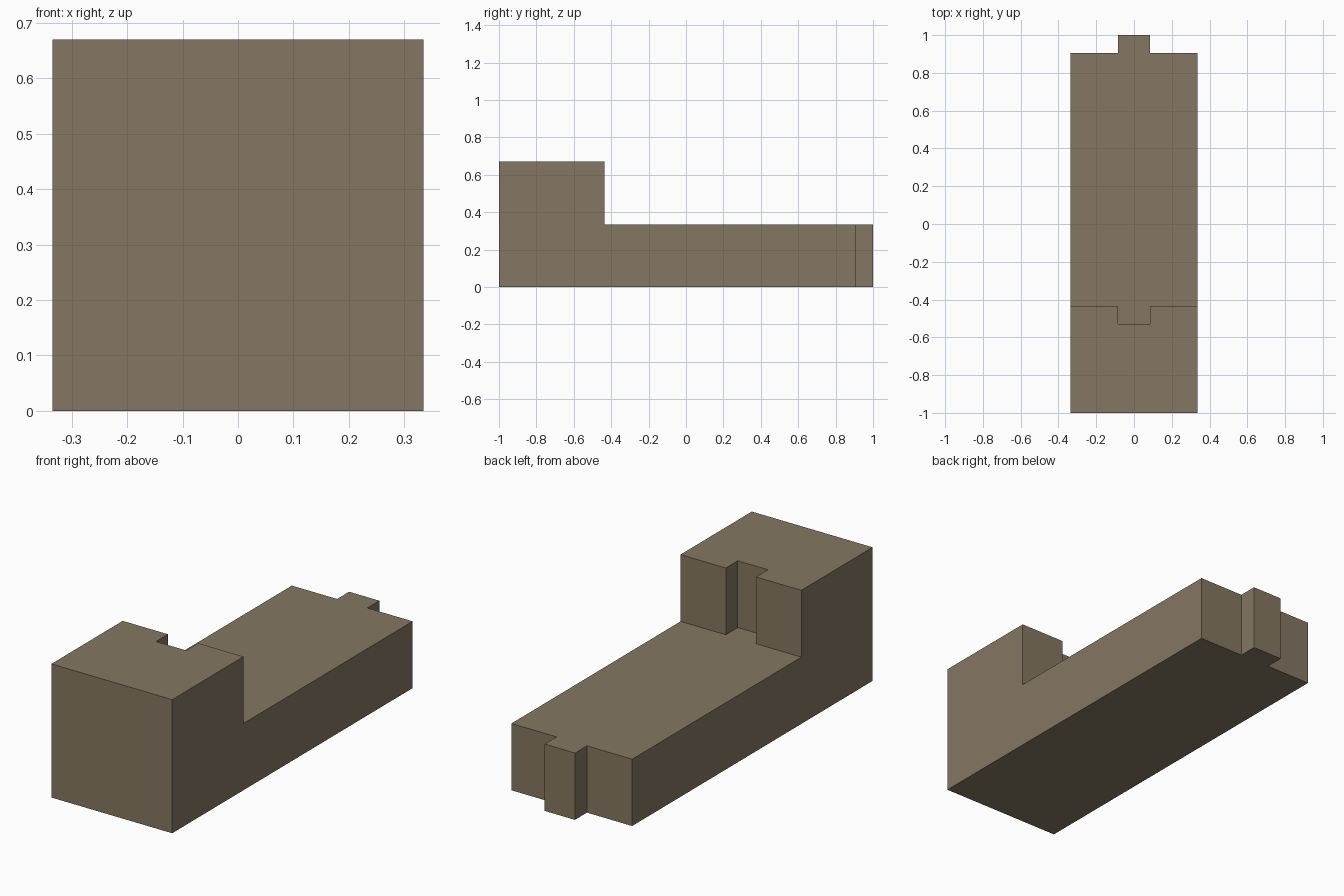
import bpy, bmesh
from mathutils import Vector

if "Cube" in bpy.data.objects:
    bpy.data.objects.remove(bpy.data.objects["Cube"])

W = 0.335            # half width, also slab height
T = 0.084            # half width of tab and socket
STEP, SOCKET = -0.435, -0.53
BACK, TIP = 0.905, 1.0

mat = bpy.data.materials.new("dull brown")
mat.diffuse_color = (0.235, 0.185, 0.122, 1)
mat.use_nodes = True
mat.node_tree.nodes["Principled BSDF"].inputs["Base Color"].default_value = mat.diffuse_color

bm = bmesh.new()


def verts(points):
    return [bm.verts.new((x, y, 0)) for x, y in points]


# Plan outline, split along the stepped line of the socket
front = verts([(-W, -1), (W, -1)])
line = verts([(W, STEP), (T, STEP), (T, SOCKET), (-T, SOCKET), (-T, STEP), (-W, STEP)])
rear = verts([(W, BACK), (T, BACK), (T, TIP), (-T, TIP), (-T, BACK), (-W, BACK)])
plan_front = bm.faces.new(front + line)
plan_rear = bm.faces.new(line[::-1] + rear[::-1][::-1])


def raise_faces(faces, height):
    geom = bmesh.ops.extrude_face_region(bm, geom=faces)["geom"]
    bmesh.ops.translate(bm, vec=Vector((0, 0, height)),
                        verts=[g for g in geom if isinstance(g, bmesh.types.BMVert)])
    return [g for g in geom if isinstance(g, bmesh.types.BMFace)]


# Low slab with tab, then the tall block with its socket
tops = raise_faces([plan_front, plan_rear], W)
block_top = min(tops, key=lambda f: f.calc_center_median().y)
raise_faces([block_top], W)

# Merge the underside into one face
bottom = [f for f in bm.faces if all(abs(v.co.z) < 1e-6 for v in f.verts)]
bmesh.ops.dissolve_faces(bm, faces=bottom)
bmesh.ops.recalc_face_normals(bm, faces=bm.faces[:])

mesh = bpy.data.meshes.new("interlocking_block")
bm.to_mesh(mesh)
bm.free()
mesh.materials.append(mat)
bpy.context.collection.objects.link(bpy.data.objects.new("interlocking_block", mesh))
